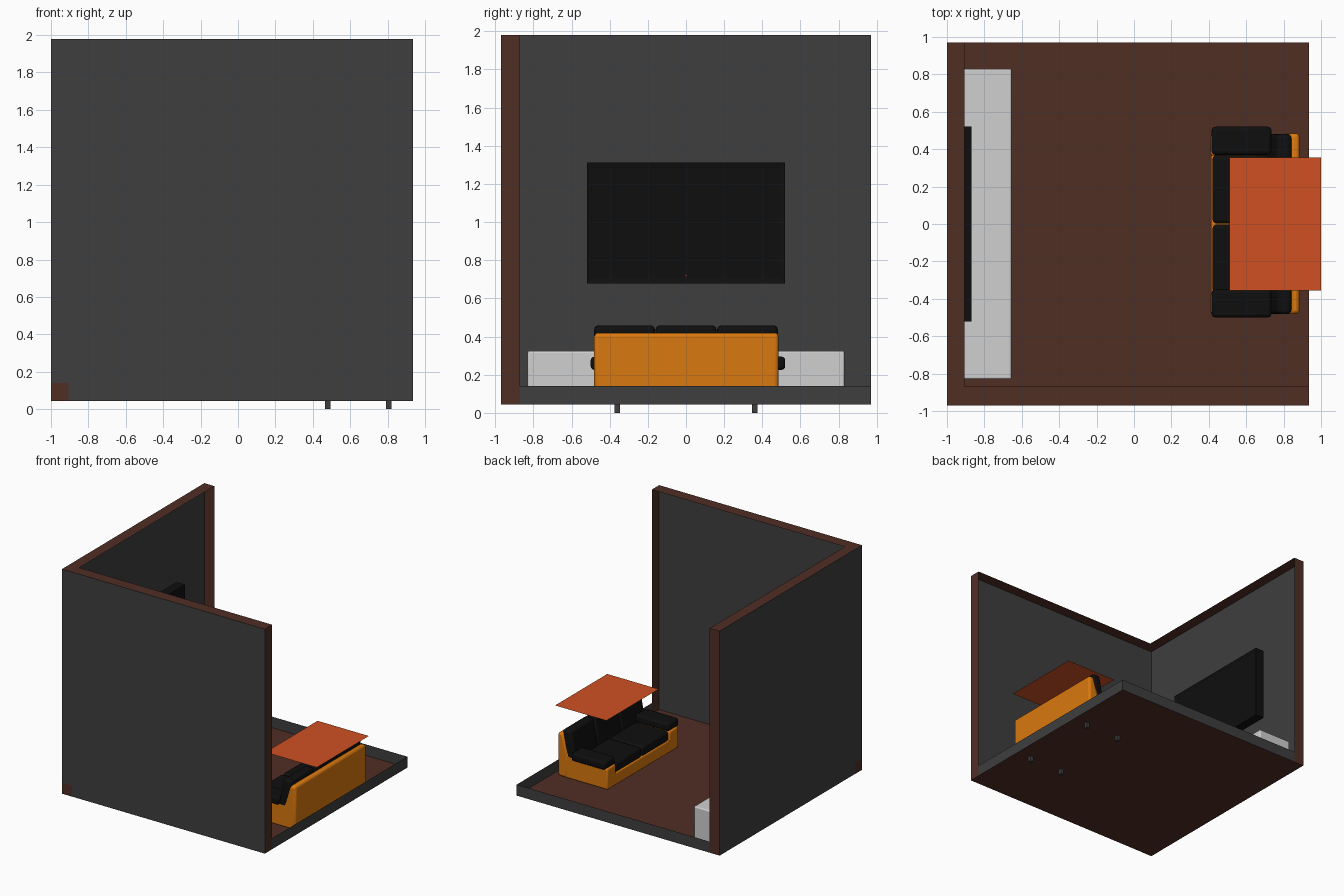
import bpy, bmesh, math

if "Cube" in bpy.data.objects:
    bpy.data.objects.remove(bpy.data.objects["Cube"])

def mat(name, rgb):
    m = bpy.data.materials.new(name)
    lin = [((c / 255 + 0.055) / 1.055) ** 2.4 if c > 10 else c / 255 / 12.92 for c in rgb]
    m.diffuse_color = (*lin, 1)
    m.use_nodes = True
    m.node_tree.nodes["Principled BSDF"].inputs["Base Color"].default_value = m.diffuse_color
    return m

GREY = mat("wall_grey", (62, 62, 62))
BROWN = mat("floor_brown", (80, 46, 37))
WHITE = mat("cabinet_white", (208, 208, 208))
BLACK = mat("black", (15, 15, 15))
ORANGE = mat("sofa_orange", (218, 120, 14))
RED = mat("red_orange", (208, 80, 36))
LIGHT = mat("indicator_red", (200, 60, 70))

def finish(name, bm, m, bevel=0, segs=3):
    bmesh.ops.recalc_face_normals(bm, faces=bm.faces)
    me = bpy.data.meshes.new(name)
    bm.to_mesh(me)
    bm.free()
    me.materials.append(m)
    ob = bpy.data.objects.new(name, me)
    bpy.context.collection.objects.link(ob)
    if bevel:
        b = ob.modifiers.new("bevel", 'BEVEL')
        b.width, b.segments = bevel, segs
        b.limit_method = 'ANGLE'
        bpy.context.view_layer.objects.active = ob
        ob.select_set(True)
        bpy.ops.object.shade_smooth_by_angle(angle=math.radians(40))
        ob.select_set(False)
    return ob

def box(name, x, y, z, m, bevel=0, segs=3):
    bm = bmesh.new()
    bmesh.ops.create_cube(bm, size=1)
    for v in bm.verts:
        v.co = [(r[0] + r[1]) / 2 + c * (r[1] - r[0]) for c, r in zip(v.co, (x, y, z))]
    return finish(name, bm, m, bevel, segs)

def plate(name, x, y, z, m):
    """Flat rectangle: one of the ranges is a single number."""
    r = [v if isinstance(v, tuple) else (v, v) for v in (x, y, z)]
    flat = [i for i in range(3) if r[i][0] == r[i][1]][0]
    a, b = [i for i in range(3) if i != flat]
    bm = bmesh.new()
    vs = []
    for i, j in ((0, 0), (1, 0), (1, 1), (0, 1)):
        p = [r[0][0], r[1][0], r[2][0]]
        p[a], p[b] = r[a][i], r[b][j]
        vs.append(bm.verts.new(p))
    bm.faces.new(vs)
    return finish(name, bm, m)

def extrude_y(name, prof, y, m, bevel):
    bm = bmesh.new()
    f = bm.faces.new([bm.verts.new((px, y[0], pz)) for px, pz in prof])
    g = bmesh.ops.extrude_face_region(bm, geom=[f])["geom"]
    for v in g:
        if isinstance(v, bmesh.types.BMVert):
            v.co.y = y[1]
    return finish(name, bm, m, bevel)

# Room shell: open to the inside, with shallow rims around floor and walls
X0, X1, Y0, Y1, Z0, Z1 = -1.0, 0.935, -0.97, 0.97, 0.045, 1.98
XI, YI, ZI = -0.905, -0.87, 0.14
plate("floor", (X0, X1), (Y0, Y1), Z0, BROWN)
plate("front_wall", (X0, X1), Y0, (Z0, Z1), GREY)
plate("left_wall", X0, (Y0, Y1), (Z0, Z1), GREY)
plate("front_wall_cap", (X0, X1), (Y0, YI), Z1, BROWN)
plate("left_wall_cap", (X0, XI), (YI, Y1), Z1, BROWN)
plate("front_wall_end", X1, (Y0, YI), (Z0, Z1), BROWN)
plate("left_wall_end", (X0, XI), Y1, (Z0, Z1), BROWN)
plate("right_floor_rim", X1, (YI, Y1), (Z0, ZI), GREY)
plate("back_floor_rim", (XI, X1), Y1, (Z0, ZI), GREY)
# Small brown squares at the outer bottom corner
plate("front_corner_square", (X0, XI), Y0 - 0.001, (Z0, ZI), BROWN)
plate("left_corner_square", X0 - 0.001, (Y0, YI), (Z0, ZI), BROWN)

# Low cabinet under the television
box("cabinet", (-0.97, -0.655), (-0.83, 0.83), (0.046, 0.325), WHITE, 0.01)

# Television with recessed screen
bm = bmesh.new()
bmesh.ops.create_cube(bm, size=1)
for v in bm.verts:
    v.co = (-0.91 + v.co.x * 0.08, v.co.y * 1.04, 0.995 + v.co.z * 0.635)
front = [f for f in bm.faces if f.calc_center_median().x > -0.88]
bmesh.ops.inset_region(bm, faces=front, thickness=0.045)
for v in front[0].verts:
    v.co.x -= 0.008
finish("television", bm, BLACK)
box("standby_light", (-0.871, -0.868), (-0.005, 0.005), (0.715, 0.725), LIGHT)

# Sofa frame
extrude_y("sofa_back", [(0.79, 0.046), (0.885, 0.046), (0.885, 0.42), (0.835, 0.42), (0.79, 0.25)],
          (-0.48, 0.485), ORANGE, 0.02)
box("sofa_base", (0.412, 0.82), (-0.45, 0.45), (0.046, 0.15), ORANGE, 0.01)
side = [(0.41, 0.046), (0.87, 0.046), (0.88, 0.41), (0.835, 0.41), (0.78, 0.24), (0.41, 0.225)]
for s, n in ((1, "back"), (-1, "front")):
    extrude_y(n + "_sofa_arm", side, (s * 0.365, s * 0.482), ORANGE, 0.012)
    # Arm pad and seat cushion
    c = 0.01 + s * 0.435
    box(n + "_arm_pad", (0.415, 0.735), (c - 0.075, c + 0.075), (0.225, 0.295), BLACK, 0.02)
    a, b = sorted((s * 0.002, s * 0.368))
    box(n + "_seat_cushion", (0.42, 0.76), (a, b), (0.14, 0.23), BLACK, 0.022)
    # Feet
    for fx in (0.48, 0.805):
        box(n + "_foot", (fx - 0.015, fx + 0.015), (s * 0.36 - 0.015, s * 0.36 + 0.015), (0, 0.05), GREY)

# Three leaning back cushions
for i in range(3):
    y = (i - 1) * 0.322
    extrude_y("back_cushion", [(0.715, 0.2), (0.8, 0.2), (0.845, 0.455), (0.765, 0.46)],
              (y - 0.159, y + 0.159), BLACK, 0.022)

# Flat panel floating above the sofa
plate("hanging_panel", (0.51, 1.0), (-0.355, 0.355), 0.57, RED)
